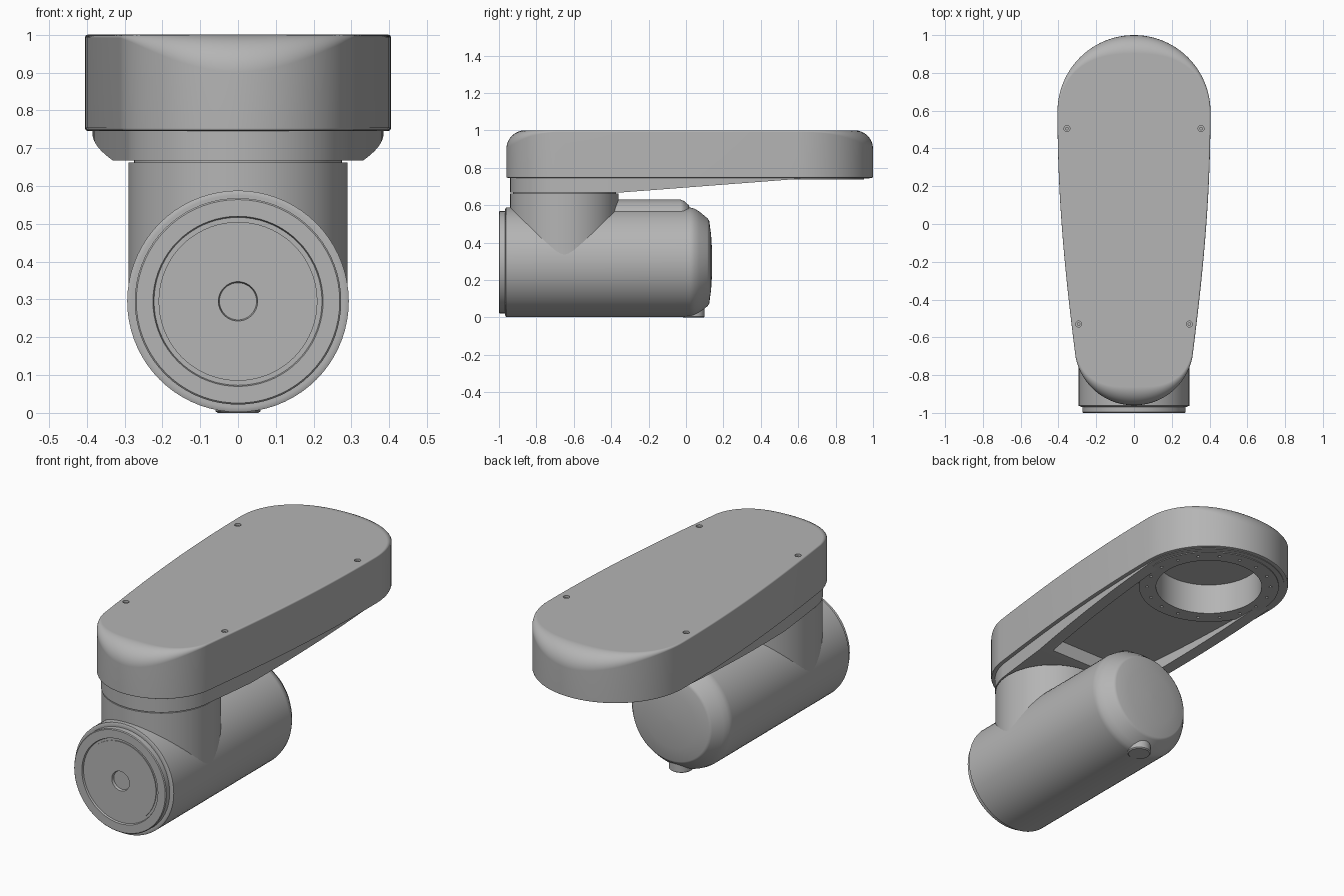
import bpy, bmesh
from math import sin, cos, pi, radians
from mathutils import Vector
from mathutils.geometry import interpolate_bezier

cube = bpy.data.objects.get("Cube")
if cube:
    bpy.data.objects.remove(cube, do_unlink=True)

grey = bpy.data.materials.new("housing_grey")
grey.use_nodes = True
colour = (0.46, 0.46, 0.46, 1)
grey.diffuse_color = colour
grey.node_tree.nodes["Principled BSDF"].inputs["Base Color"].default_value = colour


def loft(name, groups):
    """Closed solids: each group is a list of equal-length rings joined and capped."""
    bm = bmesh.new()
    for rings in groups:
        loops = [[bm.verts.new(p) for p in ring] for ring in rings]
        n = len(loops[0])
        for a, b in zip(loops, loops[1:]):
            for i in range(n):
                j = (i + 1) % n
                bm.faces.new((a[i], a[j], b[j], b[i]))
        bm.faces.new(loops[0][::-1])
        bm.faces.new(loops[-1])
    bmesh.ops.recalc_face_normals(bm, faces=bm.faces)
    mesh = bpy.data.meshes.new(name)
    bm.to_mesh(mesh)
    bm.free()
    mesh.materials.append(grey)
    obj = bpy.data.objects.new(name, mesh)
    bpy.context.collection.objects.link(obj)
    return obj


def turn_z(x, y, profile, n=72):
    """Rings round a vertical axis from (radius, z) pairs."""
    return [[(x + r * cos(2 * pi * i / n), y + r * sin(2 * pi * i / n), z)
             for i in range(n)] for r, z in profile]


def turn_y(z, profile, n=72):
    """Rings round a lengthwise axis from (radius, y) pairs."""
    return [[(r * cos(2 * pi * i / n), y, z + r * sin(2 * pi * i / n))
             for i in range(n)] for r, y in profile]


def cut(obj, cutter):
    mod = obj.modifiers.new("cut", "BOOLEAN")
    mod.operation = "DIFFERENCE"
    mod.solver = "EXACT"
    mod.object = cutter
    bpy.context.view_layer.objects.active = obj
    bpy.ops.object.modifier_apply(modifier=mod.name)


# Teardrop plan of the arm: wide back arc, bowed sides, narrow front arc
BACK_Y, BACK_R, FRONT_Y, FRONT_R = 0.595, 0.405, -0.645, 0.315
side = interpolate_bezier(Vector((0.405, BACK_Y, 0)), Vector((0.405, 0.1, 0)),
                          Vector((0.36, -0.3, 0)), Vector((0.31, -0.70, 0)), 24)
start = radians(10)
half = [Vector((BACK_R * sin(i * pi / 48), BACK_Y + BACK_R * cos(i * pi / 48), 0))
        for i in range(24)]
half += [p.to_3d() for p in side]
for i in range(1, 25):
    a = start + (pi / 2 - start) * i / 24
    half.append(Vector((FRONT_R * cos(a), FRONT_Y - FRONT_R * sin(a), 0)))
plan = half + [Vector((-p.x, p.y, 0)) for p in half[-2:0:-1]]
normals = []
for i in range(len(plan)):
    t = plan[(i + 1) % len(plan)] - plan[i - 1]
    normals.append(Vector((-t.y, t.x, 0)).normalized())


def offset(inset, z):
    return [(p.x - m.x * inset, p.y - m.y * inset, z) for p, m in zip(plan, normals)]


# Cover, with a top fillet that fades out along the sides
def fillet_ring(a):
    ring = []
    for p, m in zip(plan, normals):
        r = 0.008 + 0.09 * abs(m.y) ** 2.5
        q = p - m * r * (1 - cos(a))
        ring.append((q.x, q.y, 1 - r + r * sin(a)))
    return ring


cover = loft("arm_cover", [[offset(0.008, 0.745), offset(0.002, 0.748), offset(0, 0.754)]
                           + [fillet_ring(k * pi / 16) for k in range(9)]])

# Lower frame with sloping rails and an open channel between them
frame = loft("lower_frame", [[offset(0.02, 0.667), offset(0.02, 0.76)]])
wedge_profile = ((-0.36, 0.667), (0.62, 0.742), (1.2, 0.742), (1.2, 0.5), (-0.36, 0.5))
wedge = loft("wedge_cutter", [[[(x, y, z) for y, z in wedge_profile] for x in (-1, 1)]])
inner = [p for p in offset(0.085, 0) if p[1] > -0.35]
channel = loft("channel_cutter", [[[(x, y, z) for x, y, _ in inner] for z in (0.6, 0.9)]])
cut(frame, wedge)
cut(frame, channel)

# Mounting ring round the socket, with its bolt circle
ring = loft("mounting_ring", [turn_z(0, BACK_Y, ((0.357, 0.738), (0.357, 0.75)))])
holes = [turn_z(0, BACK_Y, ((0.27, 0.6), (0.27, 0.905)))]
for i in range(18):
    a = 2 * pi * i / 18
    holes.append(turn_z(0.315 * cos(a), BACK_Y + 0.315 * sin(a),
                        ((0.008, 0.7), (0.008, 0.775)), 12))
socket = loft("socket_cutter", holes)
cut(cover, socket)
cut(ring, socket)

# Countersunk screws in the cover
spots = [(s * x, y) for x, y in ((0.355, 0.505), (0.293, -0.53)) for s in (-1, 1)]
sinks = loft("screw_cutter", [turn_z(x, y, ((0.016, 0.975), (0.016, 1.1)), 20)
                              for x, y in spots])
cut(cover, sinks)
loft("cover_screws", [turn_z(x, y, ((0.009, 0.97), (0.009, 0.992)), 16) for x, y in spots])

for helper in (wedge, channel, socket, sinks):
    bpy.data.objects.remove(helper, do_unlink=True)

# Neck joining the arm to the joint housing
loft("neck", [turn_z(0, -0.65, ((0.29, 0.295), (0.29, 0.662), (0.275, 0.662), (0.275, 0.69)))])

# Joint housing with shouldered, gently domed back
AXIS = 0.295
loft("joint_housing", [turn_y(AXIS, (
    (0.28, -0.968), (0.293, -0.962), (0.293, 0.02), (0.287, 0.045), (0.272, 0.07),
    (0.235, 0.115), (0.222, 0.124), (0.15, 0.134), (0.07, 0.139), (0.005, 0.14)))])

# Front cap with stepped face and centre recess
loft("front_cap", [turn_y(AXIS, (
    (0.273, -0.96), (0.273, -0.996), (0.269, -1.0), (0.225, -1.0), (0.222, -0.99),
    (0.21, -0.99), (0.21, -0.994), (0.052, -0.994), (0.049, -0.98), (0.005, -0.98)))])

# Raised ridge on top of the housing
loft("top_ridge", [turn_y(0.5, (
    (0.13, -0.6), (0.13, -0.03), (0.122, -0.01), (0.1, 0.015), (0.06, 0.03), (0.01, 0.035)), 48)])

# Small plug under the back of the housing
loft("bottom_plug", [turn_z(0, 0.04, ((0.054, 0), (0.06, 0.005), (0.06, 0.12)), 32)])

# Smooth curved walls, crisp edges
for obj in bpy.data.objects:
    if obj.type == "MESH" and grey.name in obj.data.materials:
        bpy.ops.object.select_all(action="DESELECT")
        obj.select_set(True)
        bpy.context.view_layer.objects.active = obj
        bpy.ops.object.shade_smooth_by_angle(angle=radians(30))
        weighted = obj.modifiers.new("flat_face_normals", "WEIGHTED_NORMAL")
        weighted.keep_sharp = True
